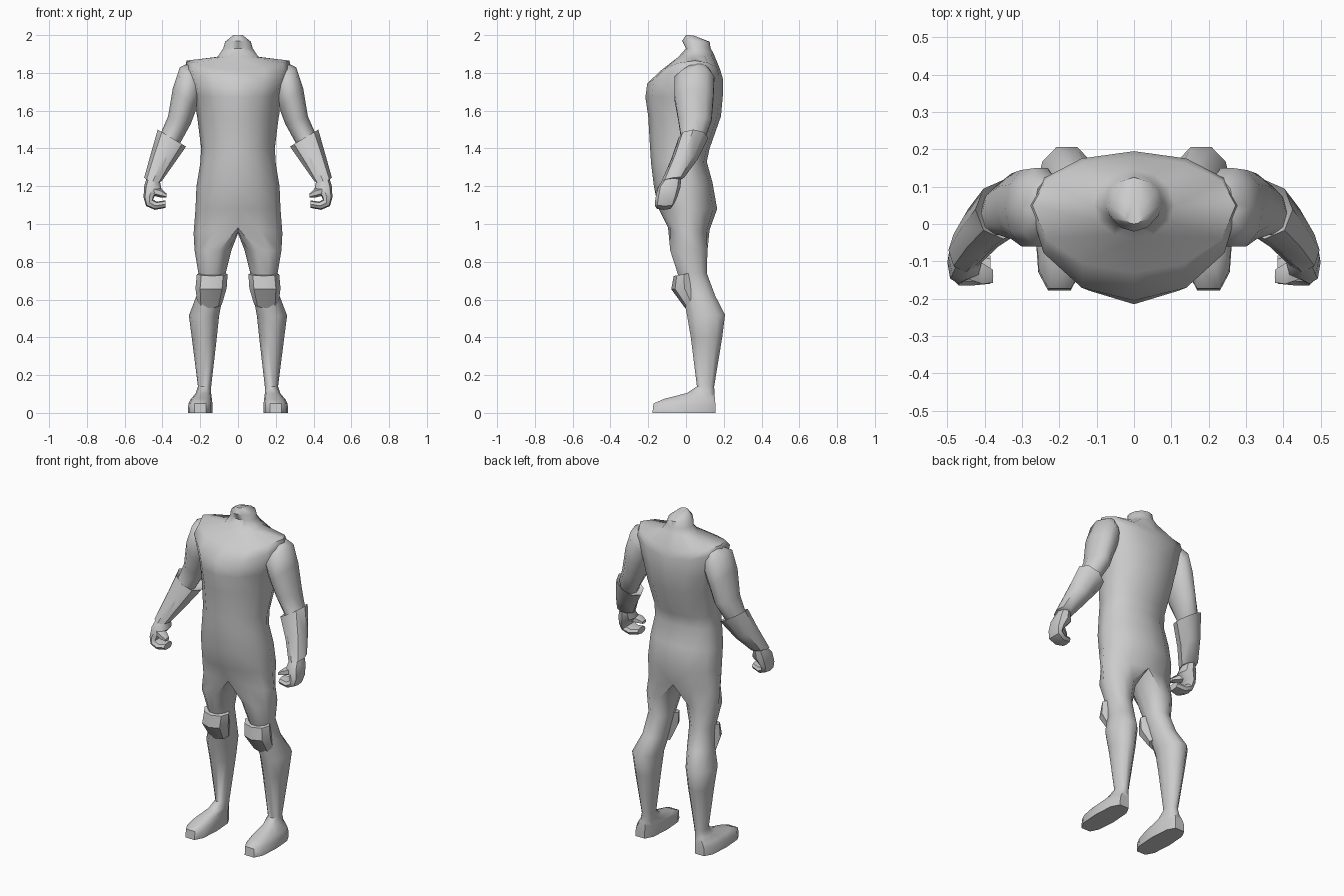
import bpy, bmesh, math
from mathutils import Vector

if "Cube" in bpy.data.objects:
    bpy.data.objects.remove(bpy.data.objects["Cube"])

grey = bpy.data.materials.new("plain_grey")
grey.diffuse_color = (0.6, 0.6, 0.6, 1)
grey.use_nodes = True
grey.node_tree.nodes["Principled BSDF"].inputs["Base Color"].default_value = grey.diffuse_color


def power(v, p):
    return math.copysign(abs(v) ** p, v)


def tube(inner, outer, yf, yb, n=10, slant=0.0, p=1.0):
    """Ring between an inner and outer (x, z) point; slant lifts its front edge."""
    pts = []
    for i in range(n):
        a = 2 * math.pi * i / n
        c, s = power(math.cos(a), p), power(math.sin(a), p)
        x = (inner[0] + outer[0]) / 2 + c * (outer[0] - inner[0]) / 2
        z = (inner[1] + outer[1]) / 2 + c * (outer[1] - inner[1]) / 2 - s * slant
        pts.append((x, (yf + yb) / 2 + s * (yb - yf) / 2, z))
    return pts


def skin(bm, rings, closed=True):
    """Joins neighbouring rings of vertices with quads."""
    for a, b in zip(rings, rings[1:]):
        n = len(a)
        for i in range(n if closed else n - 1):
            j = (i + 1) % n
            bm.faces.new((a[i], a[j], b[j], b[i]))


def verts(bm, pts):
    return [bm.verts.new(p) for p in pts]


def finish(name, bm, angle=50):
    """Mirrors the half across x, welds the middle and shades it."""
    geom = bm.verts[:] + bm.edges[:] + bm.faces[:]
    new = bmesh.ops.duplicate(bm, geom=geom)["geom"]
    for v in new:
        if isinstance(v, bmesh.types.BMVert):
            v.co.x = -v.co.x
    bmesh.ops.remove_doubles(bm, verts=bm.verts[:], dist=0.0005)
    bmesh.ops.recalc_face_normals(bm, faces=bm.faces[:])
    mesh = bpy.data.meshes.new(name)
    bm.to_mesh(mesh)
    bm.free()
    mesh.materials.append(grey)
    ob = bpy.data.objects.new(name, mesh)
    bpy.context.collection.objects.link(ob)
    bpy.ops.object.select_all(action='DESELECT')
    ob.select_set(True)
    bpy.context.view_layer.objects.active = ob
    bpy.ops.object.shade_smooth_by_angle(angle=math.radians(angle))
    return ob


def loft(name, rings, angle=50, cap=True):
    bm = bmesh.new()
    rows = [verts(bm, r) for r in rings]
    skin(bm, rows)
    if cap:
        bm.faces.new(rows[0])
        bm.faces.new(rows[-1])
    return finish(name, bm, angle)


# Torso half rings: half width, then (y, z) at front, side and back
torso = [
    (.025, (.0, 2.0), (.02, 2.0), (.06, 1.99)),
    (.068, (-.02, 1.97), (.05, 1.965), (.125, 1.965)),
    (.078, (.0, 1.93), (.05, 1.93), (.13, 1.93)),
    (.108, (-.04, 1.885), (.05, 1.885), (.145, 1.905)),
    (.272, (-.13, 1.815), (.05, 1.865), (.18, 1.82)),
    (.28, (-.205, 1.745), (.05, 1.83), (.195, 1.77)),
    (.235, (-.215, 1.67), (.05, 1.68), (.195, 1.68)),
    (.215, (-.20, 1.57), (.03, 1.56), (.185, 1.57)),
    (.195, (-.19, 1.40), (.0, 1.40), (.125, 1.40)),
    (.20, (-.185, 1.32), (-.01, 1.32), (.11, 1.33)),
    (.22, (-.17, 1.20), (.0, 1.20), (.14, 1.22)),
    (.225, (-.145, 1.08), (.01, 1.08), (.165, 1.08)),
    (.235, (-.095, .98), (.01, .95), (.125, .97)),
]
# Leg rings: inner x, outer x, front (y, z), back (y, z), squareness
legs = [
    (.035, .23, (-.09, .86), (.12, .86), 1),
    (.065, .21, (-.05, .74), (.115, .74), 1),
    (.08, .22, (-.02, .62), (.16, .62), 1),
    (.10, .26, (.0, .51), (.213, .52), 1),
    (.112, .245, (.02, .40), (.197, .40), 1),
    (.142, .212, (.055, .14), (.152, .14), 1),
    (.142, .225, (.0, .105), (.155, .10), .9),
    (.138, .25, (-.12, .075), (.16, .07), .75),
    (.135, .263, (-.18, .05), (.163, .045), .7),
    (.135, .265, (-.185, .0), (.163, .0), .7),
]
bm = bmesh.new()
rows = []
for w, f, s, b in torso:
    row = []
    for i in range(7):
        a = math.pi * i / 6
        c, sn = math.cos(a), math.sin(a)
        end = f if c > 0 else b
        t = abs(c) if i not in (0, 6) else 1
        x = 0 if i in (0, 6) else w * sn
        row.append((x, s[0] + (end[0] - s[0]) * t, s[1] + (end[1] - s[1]) * t * t))
    rows.append(verts(bm, row))
skin(bm, rows, closed=False)
# Neck top, closed along the middle line
bm.faces.new(rows[0])
# Crotch strip joins the torso to one closed leg loop
crotch = verts(bm, [(0, .085, .955), (0, .02, .95), (0, -.05, .96)])
leg_rows = [rows[-1] + crotch]
for xi, xo, f, b, p in legs:
    row = []
    for ang in (-110, -70, -35, 0, 35, 70, 110, 145, 180, 215):
        a = math.radians(ang)
        c, s = power(math.cos(a), p), power(math.sin(a), p)
        t = (1 + s) / 2
        row.append(((xi + xo) / 2 + c * (xo - xi) / 2,
                    f[0] + (b[0] - f[0]) * t, f[1] + (b[1] - f[1]) * t))
    leg_rows.append(verts(bm, row))
skin(bm, leg_rows)
bm.faces.new(leg_rows[-1])
finish("body", bm, 55)

# Upper arms running down inside the forearm guards
loft("arms", [
    tube((.19, 1.79), (.265, 1.85), .0, .12),
    tube((.19, 1.69), (.308, 1.83), -.065, .155),
    tube((.22, 1.61), (.345, 1.72), -.065, .15),
    tube((.25, 1.53), (.37, 1.57), -.045, .14),
    tube((.305, 1.43), (.405, 1.49), -.03, .105),
    tube((.40, 1.25), (.46, 1.27), -.11, -.03)], 60)

# Flared forearm guards with a rim folded inward
loft("forearm_guards", [
    tube((.32, 1.41), (.40, 1.45), -.015, .085, 8),
    tube((.275, 1.41), (.425, 1.50), -.04, .118, 8),
    tube((.345, 1.31), (.462, 1.37), -.08, .06, 8),
    tube((.405, 1.225), (.497, 1.245), -.13, -.01, 8, -.01),
    tube((.425, 1.23), (.48, 1.24), -.11, -.035, 8)], 45)

# Hands: palm and fingers curling inward
loft("hands", [
    tube((.415, 1.235), (.485, 1.24), -.12, -.025, 8),
    tube((.405, 1.185), (.497, 1.20), -.15, -.03, 8, 0, .8),
    tube((.44, 1.15), (.50, 1.14), -.16, -.045, 8, 0, .8),
    tube((.45, 1.13), (.487, 1.095), -.165, -.06, 8, 0, .8),
    tube((.43, 1.118), (.44, 1.075), -.165, -.07, 8, 0, .8),
    tube((.385, 1.125), (.385, 1.085), -.16, -.085, 8, 0, .8)], 45)

# Thumbs
loft("thumbs", [
    tube((.45, 1.20), (.45, 1.15), -.15, -.08, 6),
    tube((.405, 1.185), (.41, 1.14), -.165, -.10, 6),
    tube((.377, 1.16), (.38, 1.14), -.16, -.12, 6)], 45)

# Knee pads
loft("knee_pads", [
    tube((.055, .735), (.218, .735), -.065, .045, 8, -.01),
    tube((.06, .66), (.225, .66), -.078, .06, 8, -.005),
    tube((.085, .575), (.215, .575), -.005, .07, 8, -.02)], 40)
